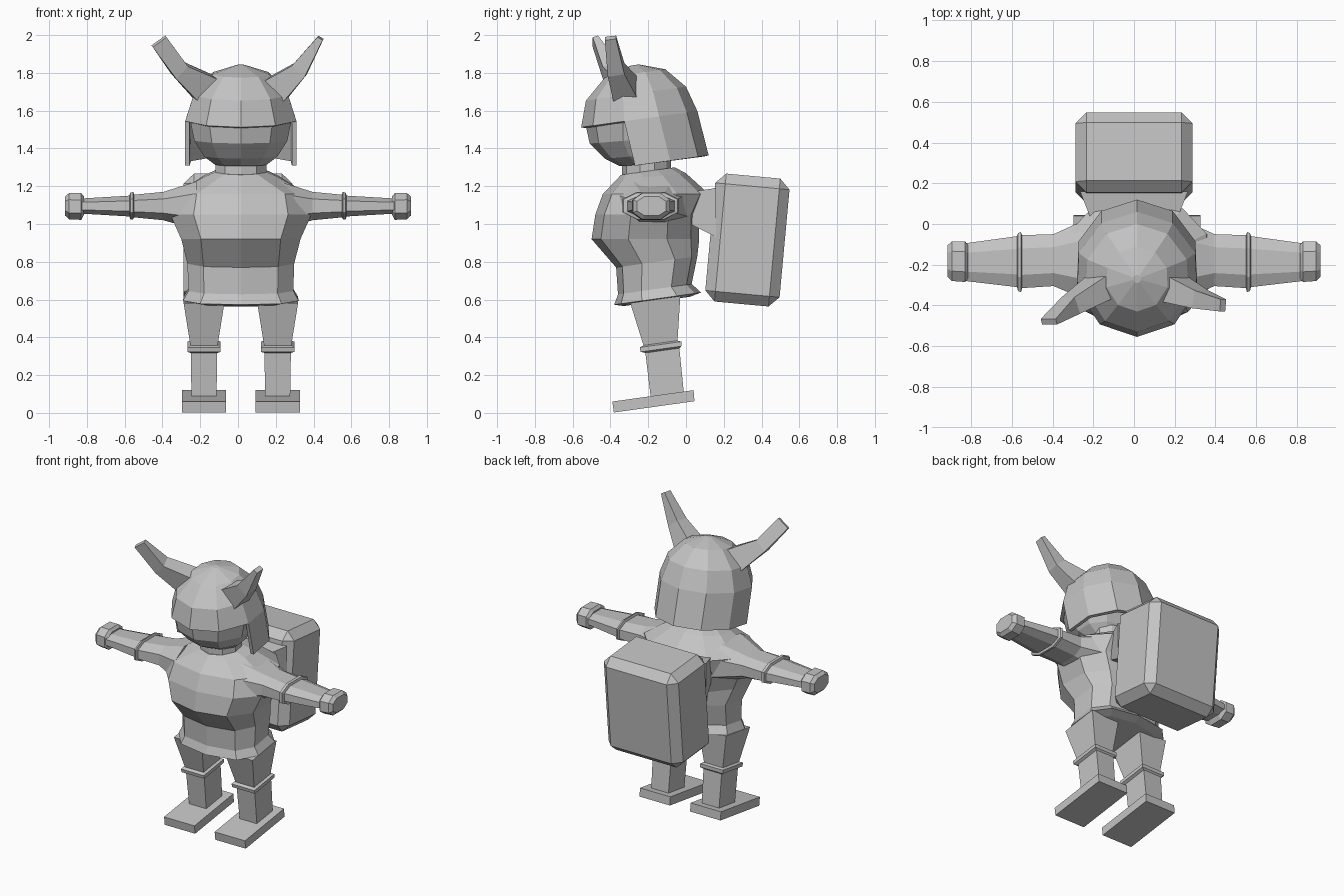
import bpy, bmesh, math
from mathutils import Vector, Matrix

if "Cube" in bpy.data.objects:
    bpy.data.objects.remove(bpy.data.objects["Cube"], do_unlink=True)

grey = bpy.data.materials.new("plain grey")
grey.use_nodes = True
COLOUR = (0.55, 0.55, 0.55, 1)
grey.diffuse_color = COLOUR
grey.node_tree.nodes["Principled BSDF"].inputs["Base Color"].default_value = COLOUR

CX = 0.015       # middle of the body
LEAN = 0.14      # backward lean of the figure
AZIMUTHS = (-75, -37, 0, 37, 75, 110, 145, 180, -145, -110)


def finish(bm, name):
    bmesh.ops.recalc_face_normals(bm, faces=bm.faces)
    mesh = bpy.data.meshes.new(name)
    bm.to_mesh(mesh)
    bm.free()
    mesh.materials.append(grey)
    obj = bpy.data.objects.new(name, mesh)
    bpy.context.collection.objects.link(obj)
    return obj


def loft(name, rings, caps=True, keep=lambda r, i: True):
    """Skin a list of equal-length rings with quads."""
    bm = bmesh.new()
    rows = [[bm.verts.new(p) for p in ring] for ring in rings]
    n = len(rows[0])
    for r in range(len(rows) - 1):
        for i in range(n):
            j = (i + 1) % n
            if keep(r, i):
                bm.faces.new((rows[r][i], rows[r][j], rows[r + 1][j], rows[r + 1][i]))
    if caps:
        bm.faces.new(rows[0])
        bm.faces.new(rows[-1])
    return finish(bm, name)


def oval(z, front, back, half, tilt=LEAN, power=1.0):
    """Leaning horizontal ring; a power under 1 makes it boxier."""
    mid, depth = (front + back) / 2, (back - front) / 2
    ring = []
    for deg in AZIMUTHS:
        s, c = math.sin(math.radians(deg)), math.cos(math.radians(deg))
        x = math.copysign(abs(s) ** power, s) * half
        y = -math.copysign(abs(c) ** power, c) * depth
        ring.append(Vector((CX + x, mid + y, z + tilt * y)))
    return ring


def slab(x, z, half, y0, y1, tilt=LEAN):
    """Leaning horizontal rectangle."""
    mid = (y0 + y1) / 2
    return [Vector((x + half * sx, y, z + tilt * (y - mid)))
            for sx, y in ((-1, y0), (1, y0), (1, y1), (-1, y1))]


def chamfered(x, y0, y1, z0, z1):
    """Upright eight-sided section across an arm."""
    cy, cz = (y1 - y0) * 0.25, (z1 - z0) * 0.25
    return [Vector((x, y, z)) for y, z in (
        (y0 + cy, z0), (y1 - cy, z0), (y1, z0 + cz), (y1, z1 - cz),
        (y1 - cy, z1), (y0 + cy, z1), (y0, z1 - cz), (y0, z0 + cz))]


# Torso with flared hem, waist, overhanging chest and sloping shoulders
loft("torso", [oval(*row, power=0.75) for row in (
    (0.59, -0.33, 0.02, 0.26),
    (0.605, -0.38, 0.08, 0.315),
    (0.655, -0.36, 0.03, 0.285),
    (0.80, -0.37, 0.06, 0.29))]
    + [oval(*row, power=0.85, tilt=0.0) for row in (
        (0.92, -0.50, 0.07, 0.325),
        (1.05, -0.48, 0.07, 0.385),
        (1.16, -0.44, 0.12, 0.36))]
    + [oval(1.25, -0.37, 0.0, 0.21, 0.1), oval(1.28, -0.345, -0.06, 0.14)])

# Neck and face
loft("neck", [oval(1.24, -0.34, -0.08, 0.14), oval(1.34, -0.34, -0.08, 0.14)])
loft("head", [oval(*row, tilt=0.08) for row in (
    (1.315, -0.35, -0.12, 0.14),
    (1.36, -0.43, -0.08, 0.20),
    (1.445, -0.51, -0.03, 0.255),
    (1.54, -0.53, 0.0, 0.275),
    (1.62, -0.49, -0.04, 0.23))])

# Helmet: full dome above the brim, skirt only around the sides and back
helmet = loft("helmet", [oval(*row) for row in (
    (1.842, -0.29, -0.25, 0.02),
    (1.797, -0.43, -0.11, 0.155),
    (1.69, -0.53, 0.0, 0.26),
    (1.555, -0.555, 0.06, 0.305),
    (1.32, -0.50, 0.12, 0.305))],
    caps=False, keep=lambda r, i: r < 3 or i >= 4)
bm = bmesh.new()
bm.from_mesh(helmet.data)
bmesh.ops.holes_fill(bm, edges=[e for e in bm.edges if e.is_boundary
                     and all(v.co.z > 1.8 for v in e.verts)], sides=0)
bmesh.ops.recalc_face_normals(bm, faces=bm.faces)
bm.to_mesh(helmet.data)
bm.free()
shell = helmet.modifiers.new("thickness", "SOLIDIFY")
shell.thickness = 0.024
shell.offset = -1


def horn(name, path):
    """Four-sided tapering horn through (centre, width, depth) sections."""
    rings = []
    for k, (centre, width, depth) in enumerate(path):
        a = Vector(path[max(k - 1, 0)][0])
        b = Vector(path[min(k + 1, len(path) - 1)][0])
        along = (b - a).normalized()
        across = along.cross(Vector((0, 1, 0))).normalized()
        deep = along.cross(across)
        rings.append([Vector(centre) + across * width * u + deep * depth * v
                      for u, v in ((-1, -1), (1, -1), (1, 1), (-1, 1))])
    loft(name, rings)


horn("right_horn", [((-0.15, -0.30, 0.0 + 1.70), 0.085, 0.06),
                    ((-0.31, -0.40, 1.815), 0.045, 0.045),
                    ((-0.418, -0.48, 1.967), 0.045, 0.015)])
horn("left_horn", [((0.20, -0.32, 1.71), 0.075, 0.065),
                   ((0.325, -0.37, 1.815), 0.045, 0.045),
                   ((0.437, -0.40, 1.985), 0.016, 0.03)])

for side, word in ((-1, "right"), (1, "left")):
    # Arm with an elbow band, and a blunt hand
    def arm_rings(rows):
        return [chamfered(side * row[0], *row[1:]) for row in rows]

    loft(word + "_arm", arm_rings((
        (0.22, -0.38, 0.03, 0.97, 1.225),
        (0.395, -0.305, -0.05, 1.02, 1.17),
        (0.55, -0.315, -0.055, 1.035, 1.155),
        (0.555, -0.335, -0.04, 1.025, 1.17),
        (0.57, -0.33, -0.045, 1.025, 1.165),
        (0.575, -0.31, -0.06, 1.04, 1.15),
        (0.83, -0.28, -0.095, 1.055, 1.135))))
    loft(word + "_hand", arm_rings((
        (0.815, -0.265, -0.105, 1.05, 1.145),
        (0.83, -0.285, -0.085, 1.022, 1.163),
        (0.895, -0.28, -0.085, 1.025, 1.163),
        (0.916, -0.26, -0.105, 1.045, 1.145))))

    # Leg with a knee band, and a flat foot
    x = CX + side * 0.195
    loft(word + "_leg", [slab(x, *row) for row in (
        (0.60, 0.108, -0.295, -0.03),
        (0.37, 0.072, -0.225, -0.045),
        (0.362, 0.088, -0.245, -0.025),
        (0.338, 0.088, -0.24, -0.025),
        (0.33, 0.07, -0.215, -0.035),
        (0.08, 0.066, -0.185, -0.01))])
    loft(word + "_foot", [slab(x, 0.032, 0.117, -0.382, 0.045),
                          slab(x, 0.09, 0.117, -0.39, 0.04)])

# Backpack: chamfered box leaning back
bm = bmesh.new()
bmesh.ops.create_cube(bm, size=1)
bmesh.ops.scale(bm, vec=(0.575, 0.395, 0.68), verts=bm.verts)
bmesh.ops.bevel(bm, geom=bm.edges[:], offset=0.054, segments=1, affect="EDGES")
pack = finish(bm, "backpack")
pack.data.transform(Matrix.Translation((0, 0.325, 0.915)) @ Matrix.Rotation(-0.092, 4, "X"))


# Pad joining the back to the pack
def upright(y, half, z0, z1):
    return [Vector((u * half, y, z)) for u, z in ((-1, z0), (1, z0), (1, z1), (-1, z1))]


loft("back_pad", [upright(0.02, 0.21, 1.0, 1.17), upright(0.16, 0.265, 0.93, 1.19)])
